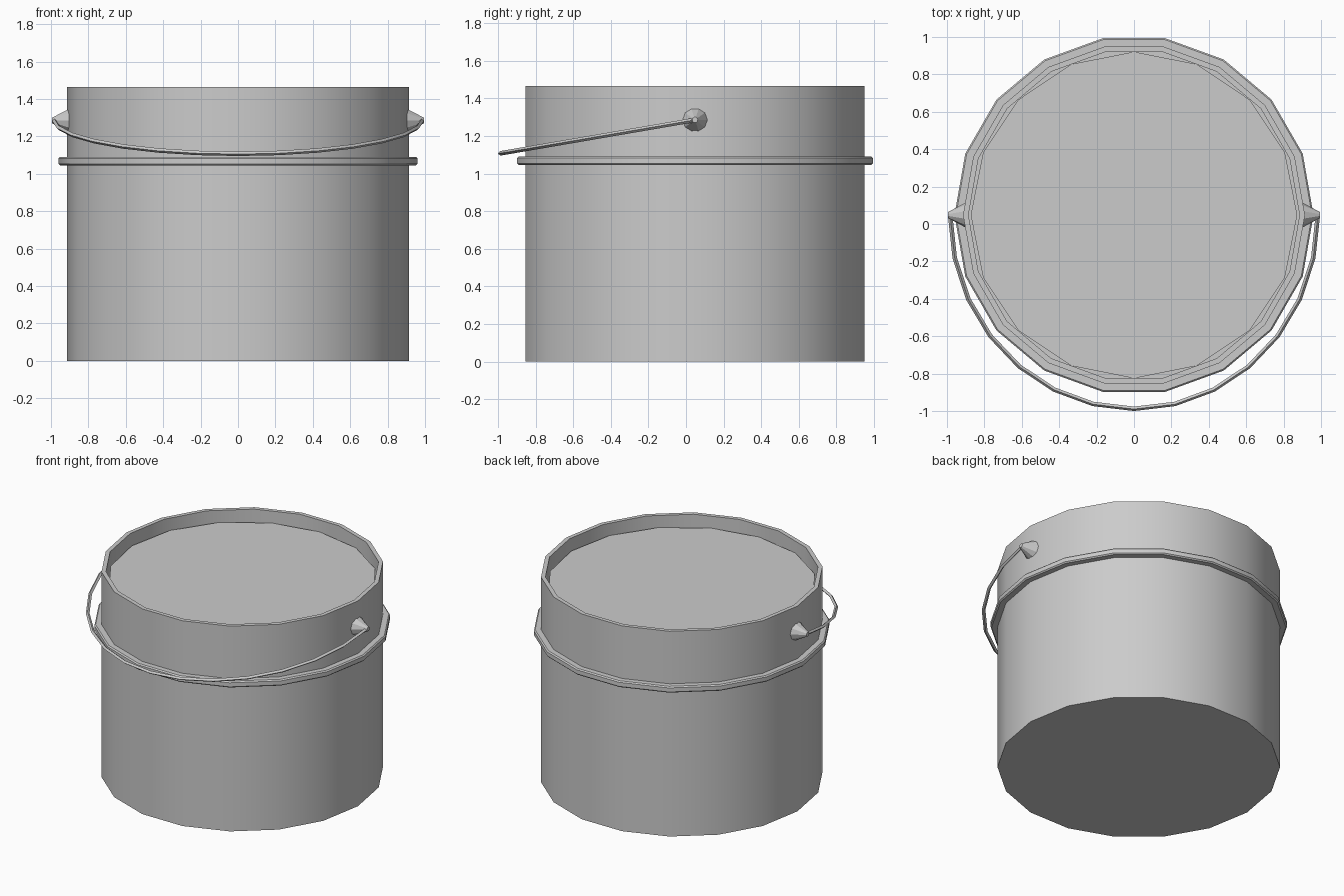
import bpy, bmesh
from math import sin, cos, pi, radians

if "Cube" in bpy.data.objects:
    bpy.data.objects.remove(bpy.data.objects["Cube"])

CY = 0.048   # bucket axis sits slightly behind the origin
SIDES = 18


def finish(obj, smooth=True):
    bpy.ops.object.select_all(action='DESELECT')
    obj.select_set(True)
    bpy.context.view_layer.objects.active = obj
    if smooth:
        bpy.ops.object.shade_smooth_by_angle(angle=radians(30))
    return obj


def mesh_object(name, bm, smooth=True):
    bmesh.ops.recalc_face_normals(bm, faces=bm.faces)
    me = bpy.data.meshes.new(name)
    bm.to_mesh(me)
    bm.free()
    obj = bpy.data.objects.new(name, me)
    bpy.context.collection.objects.link(obj)
    return finish(obj, smooth)


def lathe(name, profile, sides, closed=False):
    """Revolve (radius, z) points; open profiles get end caps."""
    bm = bmesh.new()
    rings = [[bm.verts.new((r * cos(2 * pi * i / sides),
                            CY + r * sin(2 * pi * i / sides), z))
              for i in range(sides)] for r, z in profile]
    pairs = list(zip(rings, rings[1:]))
    if closed:
        pairs.append((rings[-1], rings[0]))
    else:
        bm.faces.new(rings[0])
        bm.faces.new(rings[-1])
    for a, b in pairs:
        for i in range(sides):
            j = (i + 1) % sides
            bm.faces.new((a[i], a[j], b[j], b[i]))
    return mesh_object(name, bm)


# Bucket shell: outer wall, rim, inner wall and floor
lathe("bucket_body", [(0.914, 0), (0.914, 1.465), (0.885, 1.465), (0.885, 0.03)], SIDES)

# Reinforcing band around the wall
lathe("bucket_band", [(0.905, 1.045), (0.952, 1.045), (0.96, 1.053),
                      (0.96, 1.082), (0.952, 1.09), (0.905, 1.09)], SIDES, closed=True)

# Surface of the contents just below the rim
bm = bmesh.new()
bmesh.ops.create_circle(bm, cap_ends=True, segments=16, radius=0.873)
bmesh.ops.translate(bm, verts=bm.verts, vec=(0, CY, 1.38))
mesh_object("contents_surface", bm)

# Conical handle mounts on both sides
for side, label in ((1, "right"), (-1, "left")):
    bpy.ops.mesh.primitive_cone_add(vertices=10, radius1=0.07, radius2=0.015, depth=0.1,
                                    location=(side * 0.945, CY, 1.285),
                                    rotation=(0, side * pi / 2, 0))
    bpy.context.object.name = "handle_mount_" + label

# Wire handle lowered towards the front
curve = bpy.data.curves.new("handle", 'CURVE')
curve.dimensions = '3D'
curve.bevel_depth = 0.012
curve.bevel_resolution = 0
curve.use_fill_caps = True
spline = curve.splines.new('POLY')
STEPS = 14
spline.points.add(STEPS)
for i, p in enumerate(spline.points):
    a = pi * i / STEPS
    p.co = (0.983 * cos(a), CY - 1.036 * sin(a), 1.285 - 0.178 * sin(a), 1)
handle = bpy.data.objects.new("handle", curve)
bpy.context.collection.objects.link(handle)
finish(handle, smooth=False)
bpy.ops.object.convert(target='MESH')
finish(bpy.context.object)
